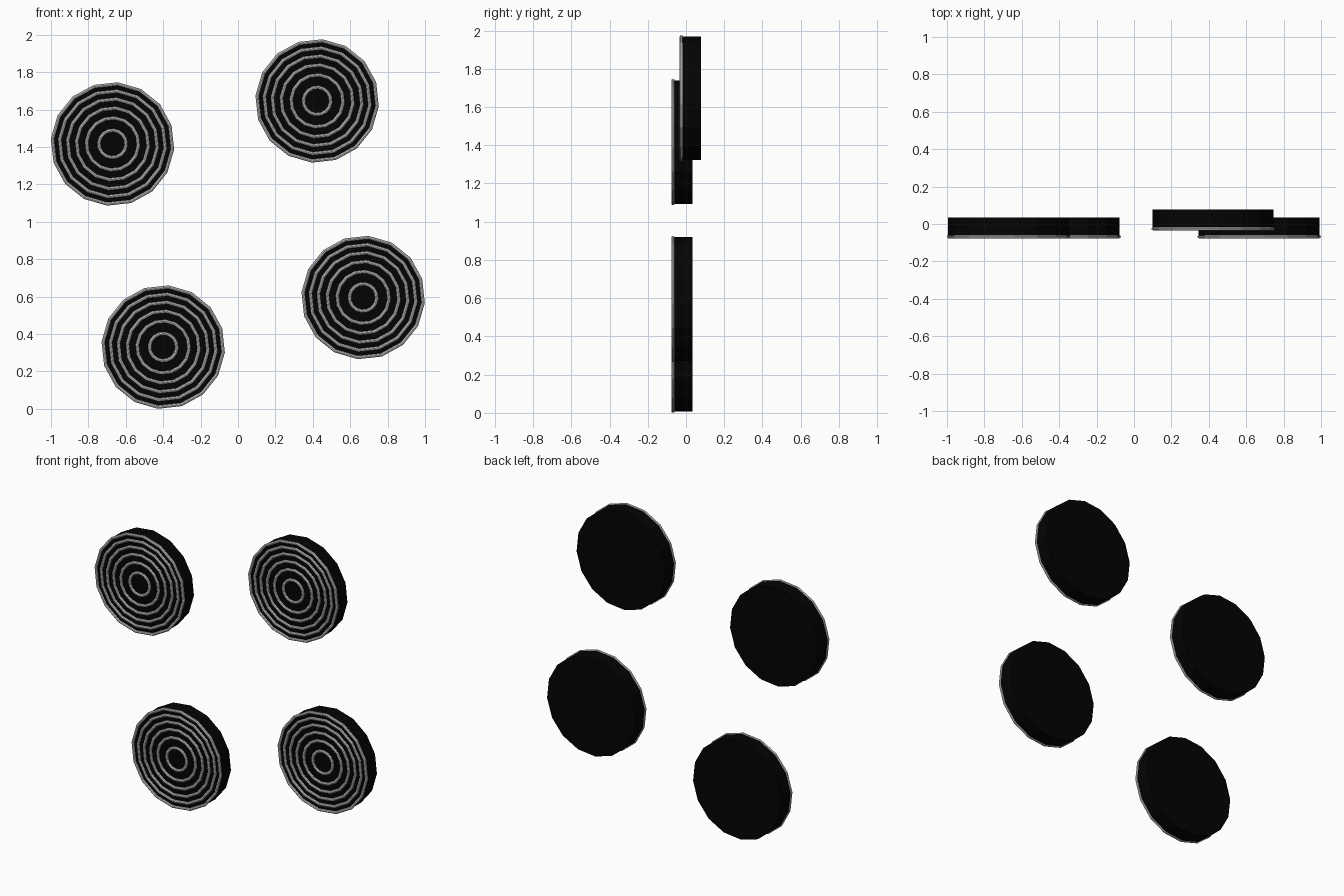
import bpy
from math import pi, radians

if "Cube" in bpy.data.objects:
    bpy.data.objects.remove(bpy.data.objects["Cube"])

SIDES = 16
RADIUS = 0.325      # disc radius
DEPTH = 0.103
WIRE = 0.009        # ring thickness radius
TURN = (pi / 2, radians(5), 0)   # face the front, slightly rolled


def material(name, value):
    m = bpy.data.materials.new(name)
    m.diffuse_color = (value, value, value, 1)
    m.use_nodes = True
    m.node_tree.nodes["Principled BSDF"].inputs["Base Color"].default_value = m.diffuse_color
    return m


black = material("black", 0.001)
silver = material("silver", 0.7)


def finish(name, mat):
    ob = bpy.context.object
    ob.name = name
    ob.data.materials.append(mat)


def ringed_disc(label, x, front, z):
    # solid disc body
    bpy.ops.mesh.primitive_cylinder_add(
        vertices=SIDES, radius=RADIUS, depth=DEPTH,
        location=(x, front + DEPTH / 2, z), rotation=TURN)
    finish(label + "_disc", black)
    # concentric rings half sunk into the front face
    for i, r in enumerate((0.073, 0.139, 0.192, 0.240, 0.283, 0.322)):
        bpy.ops.mesh.primitive_torus_add(
            major_segments=SIDES, minor_segments=8,
            major_radius=r, minor_radius=WIRE,
            location=(x, front, z), rotation=TURN)
        finish(f"{label}_ring_{i + 1}", silver)


# four staggered discs, the upper right one set further back
ringed_disc("upper_left", -0.671, -0.068, 1.416)
ringed_disc("upper_right", 0.423, -0.025, 1.646)
ringed_disc("lower_left", -0.400, -0.068, 0.330)
ringed_disc("lower_right", 0.669, -0.068, 0.595)
